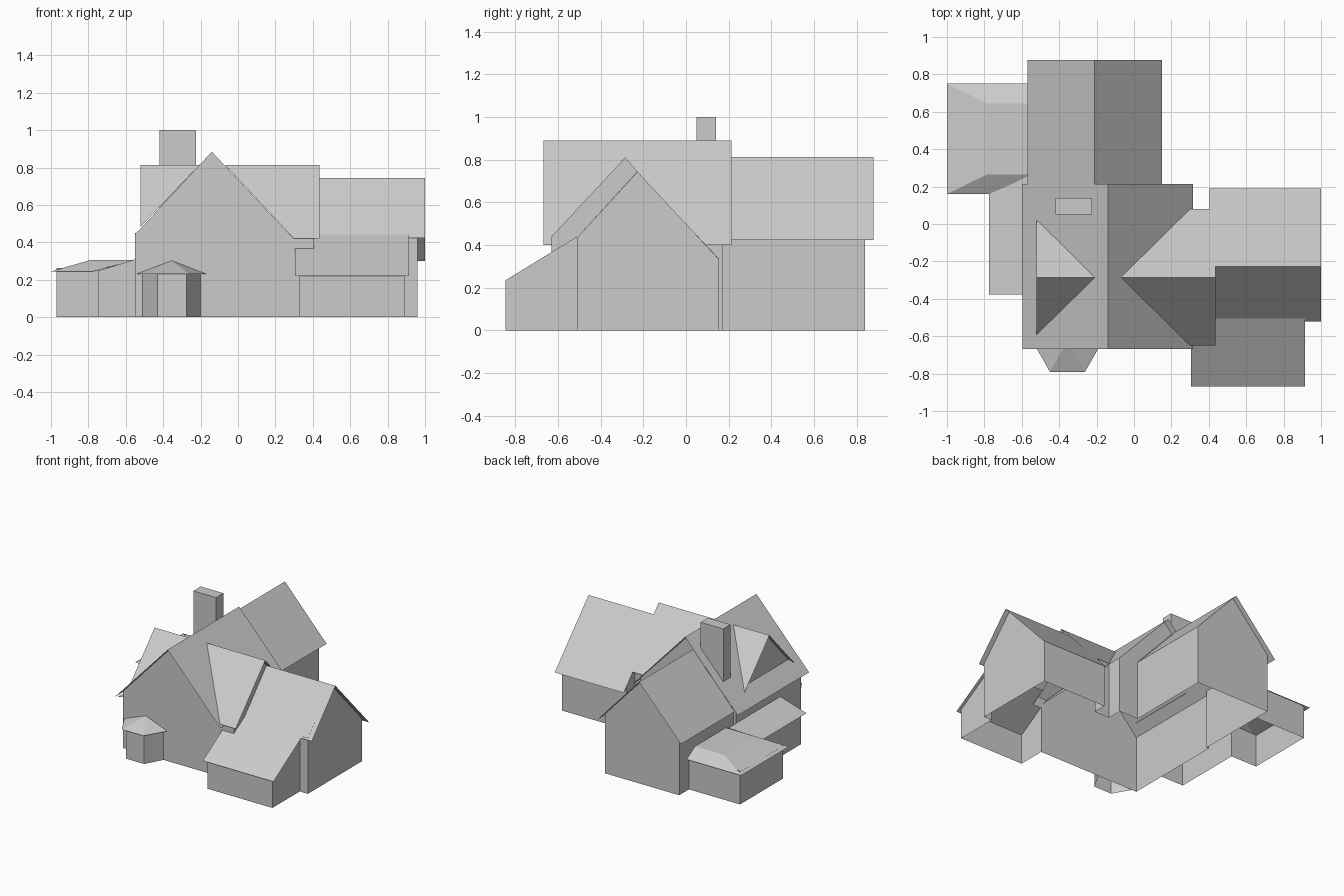
import bpy
from mathutils import Vector

if "Cube" in bpy.data.objects:
    bpy.data.objects.remove(bpy.data.objects["Cube"])


def sheets(name, polys, inside):
    """One object of flat sheets, each facing away from the inside point."""
    verts, faces = [], []
    for poly in polys:
        pts = [Vector(p) for p in poly]
        normal = sum((a.cross(b) for a, b in zip(pts, pts[1:] + pts[:1])), Vector())
        if normal.dot(sum(pts, Vector()) / len(pts) - Vector(inside)) < 0:
            pts.reverse()
        faces.append(range(len(verts), len(verts) + len(pts)))
        verts += pts
    me = bpy.data.meshes.new(name)
    me.from_pydata(verts, [], [list(f) for f in faces])
    ob = bpy.data.objects.new(name, me)
    bpy.context.collection.objects.link(ob)
    return ob


def at_x(x, prof):
    return [(x, y, z) for y, z in prof]


def at_y(y, prof):
    return [(x, y, z) for x, z in prof]


def wall(a, b, top, low=0):
    return [(*a, low), (*b, low), (*b, top), (*a, top)]


def slope(axis, s0, s1, p, q):
    """Rectangular roof sheet running along an axis between profile points p and q."""
    at = at_y if axis == 'y' else at_x
    return at(s0, [p, q]) + at(s1, [q, p])


# Main block, gable facing the front
C = (-.14, -.2, .1)
sheets("main_roof", [slope('y', -.667, .213, (-.14, .89), e)
                     for e in ((-.595, .40), (.315, .40))], C)
sheets("main_walls", [
    at_y(-.63, [(-.55, 0), (-.55, .443), (-.14, .885), (.275, .443), (.275, 0)]),
    at_y(.17, [(.275, 0), (.275, .443), (-.14, .885), (-.21, .81), (.11, .463), (.11, 0)]),
    wall((-.55, .17), (-.53, .17), .45),
    wall((-.55, -.63), (-.55, .17), .443),
    wall((.275, .05), (.275, .17), .443)], C)

# Rear wing
C = (-.21, .5, .1)
sheets("rear_roof", [slope('y', .213, .878, (-.21, .813), e)
                     for e in ((-.57, .423), (.15, .423))], C)
sheets("rear_walls", [
    at_y(.84, [(-.53, 0), (-.53, .463), (-.21, .81), (.11, .463), (.11, 0)]),
    wall((-.53, .17), (-.53, .84), .463),
    wall((.11, .17), (.11, .84), .463)], C)

# Cross gable through the main roof: large to the right, dormer to the left
C = (.1, -.285, .1)
roof = []
for s in (-1, 1):
    ye, yd = -.285 + s * .365, -.285 + s * .305
    roof.append([(-.07, -.285, .815), (.435, -.285, .815), (.435, ye, .42), (.30, ye, .42)])
    roof.append([(-.205, -.285, .815), (-.52, -.285, .815), (-.52, yd, .485)])
sheets("cross_roof", roof, C)
sheets("cross_walls", [
    at_x(.405, [(-.63, .36), (-.63, .44), (-.285, .81), (-.227, .745), (-.51, .435)]),
    at_x(.405, [(.05, 0), (.05, .447), (.155, .335), (.155, 0)]),
    wall((.275, -.63), (.33, -.63), .44),
    wall((.33, -.63), (.405, -.63), .44, .36),
    wall((.275, .05), (.405, .05), .445),
    at_x(-.49, [(-.565, .508), (-.285, .81), (-.005, .508)])], C)

# Right wing
C = (.6, -.2, .1)
sheets("right_roof", [slope('x', .405, 1, (-.227, .745), e)
                      for e in ((-.52, .423), (.19, .30))], C)
sheets("right_walls", [
    at_x(.96, [(-.51, 0), (-.51, .435), (-.227, .743), (.155, .333), (.155, 0)]),
    wall((.405, .155), (.96, .155), .333),
    wall((.89, -.51), (.96, -.51), .435)], C)

# Front lean-to on the right wing
C = (.6, -.65, .1)
sheets("front_lean_roof", [
    slope('x', .305, .915, (-.87, .22), (-.63, .367)),
    slope('x', .405, .915, (-.63, .367), (-.505, .443))], C)
sheets("front_lean_walls", [
    at_x(.89, [(-.847, 0), (-.847, .234), (-.51, .44), (-.51, 0)]),
    at_x(.33, [(-.847, 0), (-.847, .234), (-.63, .367), (-.63, 0)]),
    wall((.33, -.847), (.89, -.847), .234)], C)

# Left lean-to
C = (-.64, -.1, .1)
sheets("left_lean_roof", [slope('y', -.378, .26, (-.775, .24), (-.55, .31))], C)
sheets("left_lean_walls", [
    at_y(-.35, [(-.745, 0), (-.745, .249), (-.55, .31), (-.55, 0)]),
    wall((-.745, -.35), (-.745, .19), .249)], C)

# Left annex with hipped roof
C = (-.75, .45, .1)
lo, hi = .245, .307
roof = [[(-1, .16, lo), (-1, .75, lo), (-.785, .645, hi), (-.785, .265, hi)],
        [(-.785, .265, hi), (-.785, .645, hi), (-.53, .645, hi), (-.53, .265, hi)],
        [(-1, .75, lo), (-.53, .75, lo), (-.53, .645, hi), (-.785, .645, hi)],
        [(-1, .16, lo), (-.775, .16, lo), (-.55, .26, hi), (-.53, .265, hi), (-.785, .265, hi)]]
sheets("annex_roof", roof, C)
sheets("annex_walls", [
    wall((-.97, .19), (-.97, .72), .254),
    wall((-.97, .72), (-.53, .72), .262),
    wall((-.97, .19), (-.745, .19), .258)], C)

# Bay window on the front
C = (-.355, -.65, .1)
body = [(-.51, -.63), (-.43, -.765), (-.275, -.765), (-.20, -.63)]
eave = [(-.54, -.63), (-.45, -.79), (-.262, -.79), (-.17, -.63)]
sheets("bay_walls", [wall(a, b, .24) for a, b in zip(body, body[1:])], C)
sheets("bay_roof", [[(*a, .232), (*b, .232), (-.355, -.63, .303)]
                    for a, b in zip(eave, eave[1:])], C)

# Chimney
bpy.ops.mesh.primitive_cube_add(size=1, location=(-.322, .095, .75))
bpy.context.object.name = "chimney"
bpy.context.object.scale = (.195, .09, .5)
